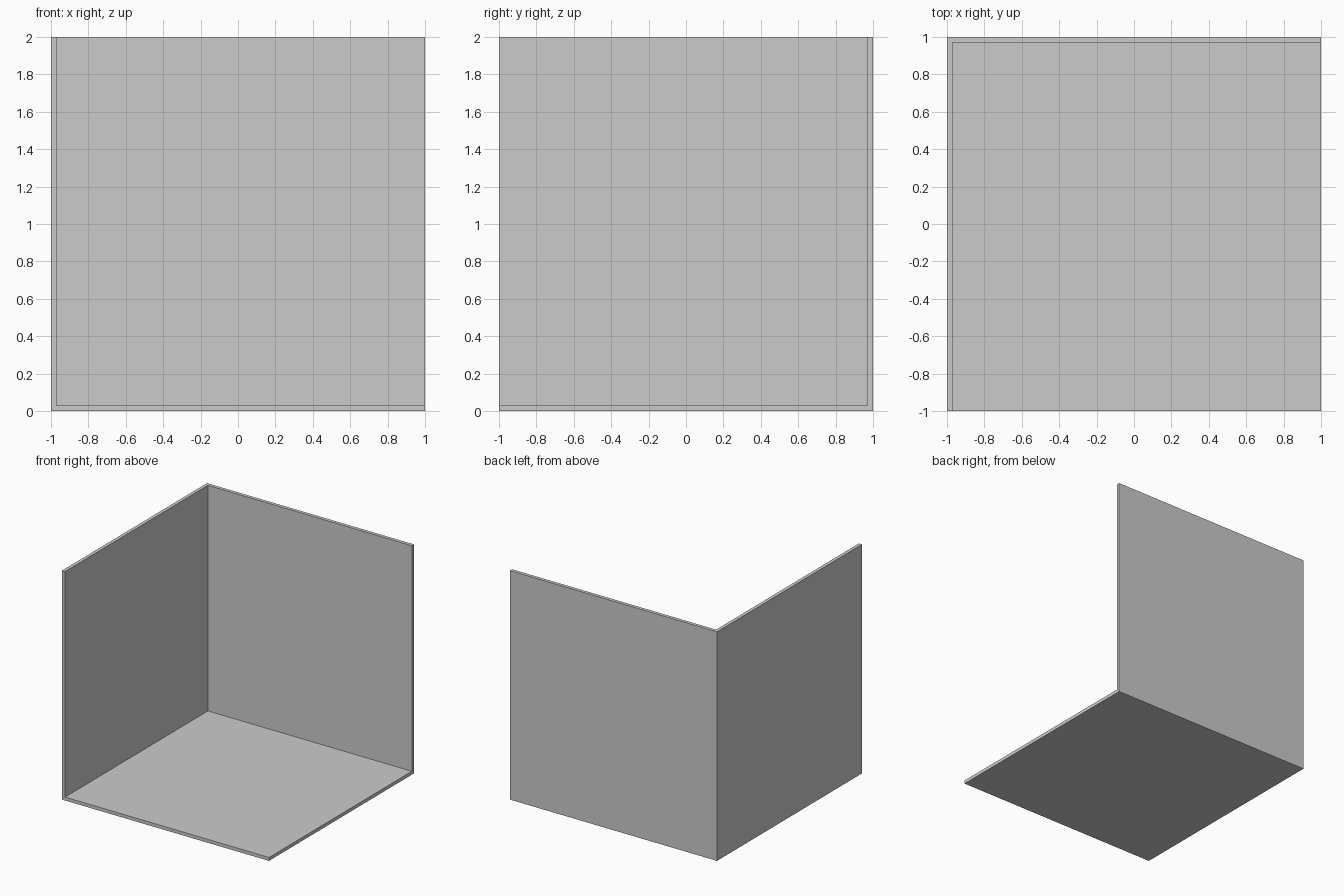
import bpy
import bmesh
from mathutils import Vector

SIZE = 2.0
THICKNESS = 0.03

default = bpy.data.objects.get("Cube")
if default:
    bpy.data.objects.remove(default, do_unlink=True)

# Cube outline reduced to its floor, back wall and right wall
bm = bmesh.new()
bmesh.ops.create_cube(bm, size=SIZE)
bmesh.ops.translate(bm, verts=bm.verts, vec=(0, 0, SIZE / 2))
bm.normal_update()
open_sides = [Vector((1, 0, 0)), Vector((0, -1, 0)), Vector((0, 0, 1))]
open_faces = [f for f in bm.faces if any(f.normal.dot(d) > 0.9 for d in open_sides)]
bmesh.ops.delete(bm, geom=open_faces, context='FACES')

mesh = bpy.data.meshes.new("room_corner")
bm.to_mesh(mesh)
bm.free()
room = bpy.data.objects.new("room_corner", mesh)
bpy.context.collection.objects.link(room)

# Panel thickness, grown inward with mitred joints
panel = room.modifiers.new("panel_thickness", 'SOLIDIFY')
panel.thickness = THICKNESS
panel.offset = -1
panel.use_even_offset = True
panel.use_quality_normals = True
